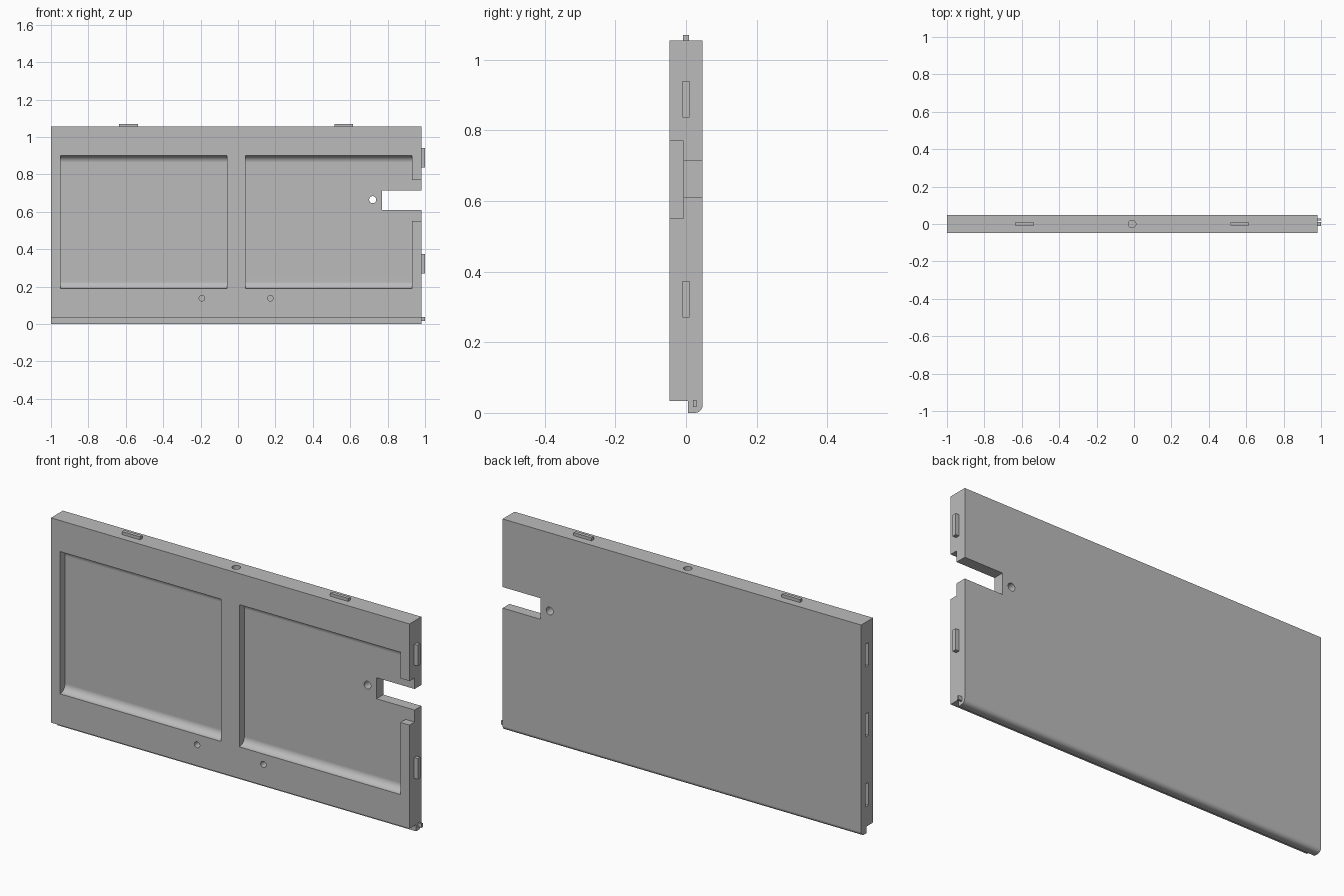
import bpy, bmesh, math
from mathutils import Matrix

old = bpy.data.objects.get("Cube")
if old:
    bpy.data.objects.remove(old, do_unlink=True)

grey = bpy.data.materials.new("plain grey")
grey.use_nodes = True
grey.diffuse_color = (0.5, 0.5, 0.5, 1)
grey.node_tree.nodes["Principled BSDF"].inputs["Base Color"].default_value = (0.5, 0.5, 0.5, 1)

FRONT, BACK, FLOOR = -0.047, 0.047, -0.007
LEFT, RIGHT, TOP = -1.0, 0.98, 1.055


def finish(name, bm):
    bmesh.ops.recalc_face_normals(bm, faces=bm.faces)
    mesh = bpy.data.meshes.new(name)
    bm.to_mesh(mesh)
    bm.free()
    mesh.materials.append(grey)
    obj = bpy.data.objects.new(name, mesh)
    bpy.context.collection.objects.link(obj)
    return obj


def box(name, x, y, z):
    bm = bmesh.new()
    bmesh.ops.create_cube(bm, size=1)
    for v in bm.verts:
        for i, (lo, hi) in enumerate((x, y, z)):
            v.co[i] = lo if v.co[i] < 0 else hi
    return finish(name, bm)


def prism(name, profile, x0, x1):
    """Extrude a (y, z) profile along x."""
    bm = bmesh.new()
    face = bm.faces.new([bm.verts.new((x0, y, z)) for y, z in profile])
    new = bmesh.ops.extrude_face_region(bm, geom=[face])["geom"]
    bmesh.ops.translate(bm, vec=(x1 - x0, 0, 0),
                        verts=[g for g in new if isinstance(g, bmesh.types.BMVert)])
    return finish(name, bm)


def arc(cy, cz, r, a0, a1, n=10):
    angles = [math.radians(a0 + (a1 - a0) * i / n) for i in range(n + 1)]
    return [(cy + r * math.cos(a), cz + r * math.sin(a)) for a in angles]


def drill(name, at, r, depth, axis):
    bm = bmesh.new()
    turn = Matrix.Rotation(math.pi / 2, 4, 'X') if axis == 'Y' else Matrix()
    bmesh.ops.create_cone(bm, cap_ends=True, segments=32, radius1=r, radius2=r,
                          depth=2 * depth, matrix=Matrix.Translation(at) @ turn)
    return finish(name, bm)


# Panel with a rounded lower lip along the back
panel = prism("panel", [(FRONT, TOP), (FRONT, 0.033), (0.005, 0.033), (0.005, 0)]
              + arc(BACK - 0.022, 0.022, 0.022, -90, 0) + [(BACK, TOP)], LEFT, RIGHT)

cutters = []
# Two shallow trays with coved top and bottom
R = 0.037
tray = ([(FRONT - 0.05, 0.9), (FLOOR - R, 0.9)] + arc(FLOOR - R, 0.9 - R, R, 90, 0)
        + arc(FLOOR - R, 0.19 + R, R, 0, -90) + [(FRONT - 0.05, 0.19)])
for x0, x1 in ((-0.95, -0.06), (0.04, 0.93)):
    cutters.append(prism("tray_cutter", tray, x0, x1))

# Opening in the side wall, through slot and holes
cutters.append(box("wall_gap_cutter", (0.9, 1.1), (-0.1, FLOOR), (0.55, 0.77)))
cutters.append(box("slot_cutter", (0.77, 1.1), (-0.2, 0.2), (0.61, 0.715)))
cutters.append(drill("through_hole_cutter", (0.72, 0, 0.665), 0.019, 0.2, 'Y'))
for x in (-0.193, 0.173):
    cutters.append(drill("screw_hole_cutter", (x, FRONT, 0.138), 0.015, 0.035, 'Y'))
cutters.append(drill("top_hole_cutter", (-0.01, 0, TOP), 0.02, 0.06, 'Z'))

# Sockets in the opposite end
for z in (0.888, 0.54, 0.19):
    cutters.append(box("socket_cutter", (LEFT - 0.05, LEFT + 0.022),
                       (-0.011, 0.011), (z - 0.057, z + 0.057)))

bpy.context.view_layer.objects.active = panel
for c in cutters:
    mod = panel.modifiers.new("cut", 'BOOLEAN')
    mod.operation, mod.solver, mod.object = 'DIFFERENCE', 'EXACT', c
    bpy.ops.object.modifier_apply(modifier=mod.name)
    bpy.data.objects.remove(c, do_unlink=True)

# Smooth coves, crisp edges
bpy.ops.object.select_all(action='DESELECT')
panel.select_set(True)
bpy.ops.object.shade_smooth_by_angle(angle=math.radians(30))
normals = panel.modifiers.new("normals", 'WEIGHTED_NORMAL')
normals.keep_sharp = True

# Locating tabs on the top, the side and the lower lip
for x in (-0.585, 0.565):
    box("top_tab", (x - 0.05, x + 0.05), (-0.009, 0.009), (TOP - 0.005, 1.07))
for z in (0.888, 0.322):
    box("side_tab", (RIGHT - 0.005, 1.0), (-0.01, 0.01), (z - 0.052, z + 0.052))
box("lip_tab", (RIGHT - 0.005, 1.0), (0.02, 0.03), (0.017, 0.037))
